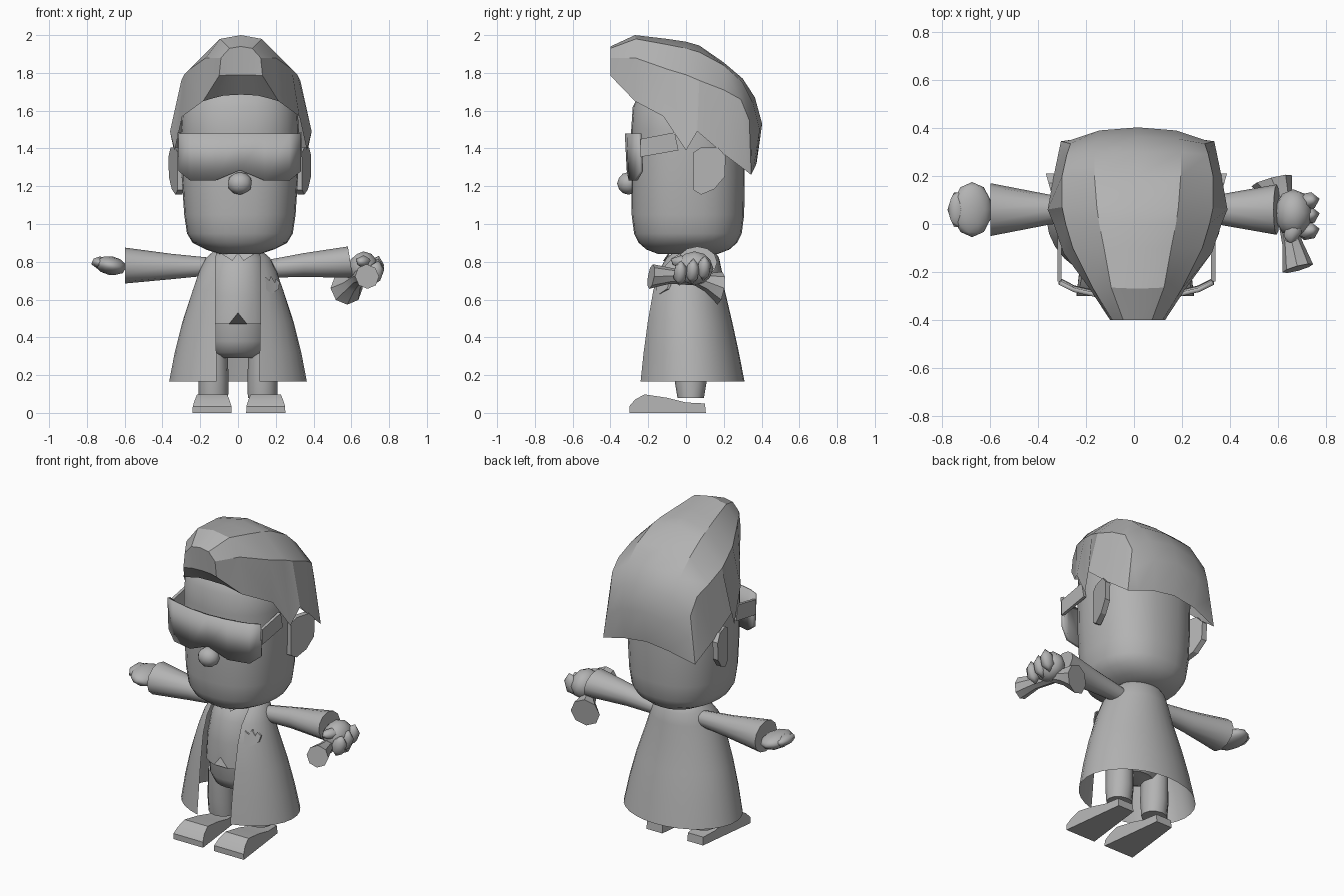
import bpy, bmesh, math
from mathutils import Vector, Matrix

if "Cube" in bpy.data.objects:
    bpy.data.objects.remove(bpy.data.objects["Cube"])

grey = bpy.data.materials.new("plain_grey")
grey.diffuse_color = (0.45, 0.45, 0.45, 1)
grey.use_nodes = True
grey.node_tree.nodes["Principled BSDF"].inputs["Base Color"].default_value = grey.diffuse_color


def make(name, verts, faces, angle=40, thick=0, loc=(0, 0, 0)):
    me = bpy.data.meshes.new(name)
    me.from_pydata([tuple(v) for v in verts], [], faces)
    bm = bmesh.new()
    bm.from_mesh(me)
    bmesh.ops.remove_doubles(bm, verts=bm.verts, dist=0.0005)
    bmesh.ops.recalc_face_normals(bm, faces=bm.faces)
    bm.to_mesh(me)
    bm.free()
    me.materials.append(grey)
    ob = bpy.data.objects.new(name, me)
    bpy.context.collection.objects.link(ob)
    ob.location = loc
    if thick:
        mod = ob.modifiers.new("thickness", 'SOLIDIFY')
        mod.thickness = thick
        mod.offset = 0
    if angle:
        bpy.ops.object.select_all(action='DESELECT')
        ob.select_set(True)
        bpy.context.view_layer.objects.active = ob
        bpy.ops.object.shade_smooth_by_angle(angle=math.radians(angle))
    return ob


def loft(name, rings, closed=True, caps=True, **kw):
    n = len(rings[0])
    verts = [v for r in rings for v in r]
    faces = []
    for i in range(len(rings) - 1):
        for j in range(n if closed else n - 1):
            k = (j + 1) % n
            faces.append((i * n + j, i * n + k, (i + 1) * n + k, (i + 1) * n + j))
    if closed and caps:
        faces.append(tuple(range(n)))
        faces.append(tuple(range(len(verts) - n, len(verts))))
    return make(name, verts, faces, **kw)


def oval(z, rx, front, back, n=24, p=2.0, x0=0.0):
    """Horizontal ring, first point at the front."""
    yc, ry = (front + back) / 2, (back - front) / 2
    out = []
    for i in range(n):
        t = 2 * math.pi * i / n
        s, c = math.sin(t), math.cos(t)
        out.append((x0 + rx * math.copysign(abs(s) ** (2 / p), s),
                    yc - ry * math.copysign(abs(c) ** (2 / p), c), z))
    return out


def prism(name, pts, place, thick, **kw):
    """Flat outline given thickness; place maps (u, v, depth) to a point."""
    return loft(name, [[place(u, v, d) for u, v in pts] for d in (0, thick)], angle=25, **kw)


def blob(name, loc, size, rot=(0, 0, 0), sub=2):
    bpy.ops.mesh.primitive_ico_sphere_add(subdivisions=sub, radius=1, location=loc, rotation=rot)
    ob = bpy.context.object
    ob.name = name
    ob.scale = size
    ob.data.materials.append(grey)
    bpy.ops.object.shade_smooth_by_angle(angle=math.radians(50))
    return ob


# head: rounded barrel
head_rows = [(.842, .11, .16), (.865, .18, .22), (.9, .25, .26), (.95, .28, .285), (1.05, .295, .298),
             (1.25, .308, .3), (1.5, .312, .3), (1.62, .305, .292), (1.72, .25, .24), (1.78, .12, .12)]
loft("head", [oval(z, rx, .01 - ry, .01 + ry, 28, 2.35, .01) for z, rx, ry in head_rows])

# nose
blob("nose", (.01, -.305, 1.215), (.066, .06, .06))

# hair: half arches from front underside to nape, mirrored
hair_half = [
    [(0, -.285, 1.685), (.09, -.28, 1.68), (.15, -.275, 1.665), (.2, -.27, 1.65)],
    [(0, -.385, 1.79), (.06, -.39, 1.79), (.1, -.395, 1.785), (.115, -.4, 1.785)],
    [(0, -.4, 1.94), (.06, -.4, 1.93), (.105, -.4, 1.88), (.115, -.4, 1.785)],
    [(0, -.27, 2.0), (.11, -.265, 1.98), (.185, -.27, 1.88), (.2, -.27, 1.65)],
    [(0, -.1, 1.98), (.14, -.1, 1.95), (.27, -.1, 1.82), (.31, -.12, 1.57)],
    [(0, 0, 1.965), (.16, 0, 1.93), (.3, 0, 1.79), (.35, 0, 1.39)],
    [(0, .07, 1.945), (.17, .07, 1.91), (.315, .07, 1.76), (.375, .06, 1.49)],
    [(0, .2, 1.855), (.18, .2, 1.84), (.315, .2, 1.71), (.35, .2, 1.37)],
    [(0, .3, 1.77), (.18, .3, 1.75), (.295, .29, 1.66), (.325, .32, 1.28)],
    [(0, .365, 1.67), (.17, .355, 1.64), (.28, .335, 1.55), (.32, .345, 1.26)],
    [(0, .403, 1.53), (.16, .39, 1.5), (.28, .35, 1.42), (.32, .345, 1.26)],
    [(0, .375, 1.33), (.15, .37, 1.31), (.25, .355, 1.28), (.32, .345, 1.26)],
]
loft("hair", [[(-x, y, z) for x, y, z in reversed(r[1:])] + r for r in hair_half],
     closed=False, angle=30, loc=(.015, 0, 0))

# wraparound glasses with a nose notch
lens = [(-.32, -.235, 1.28), (-.26, -.265, 1.23), (-.13, -.295, 1.23), (0, -.305, 1.285)]
lens += [(-x, y, z) for x, y, z in reversed(lens[:-1])]
loft("glasses_lens", [[(x, y, z) for x, y, z in lens], [(x, y - .01, 1.48) for x, y, z in lens]],
     closed=False, thick=.018, loc=(.01, 0, 0))

temple = [(-.24, 1.45), (-.06, 1.485), (-.04, 1.39), (-.24, 1.355)]
ear = [(.04, 1.38), (.08, 1.405), (.17, 1.405), (.21, 1.36), (.205, 1.25), (.15, 1.185), (.08, 1.155), (.04, 1.18)]
trouser = [(.08, .078, .07), (.17, .08, .085), (.36, .075, .09)]
shoe = [(-.3, 0), (-.3, .035), (-.27, .07), (-.22, .098), (-.1, .08), (0, .055), (.1, .05), (.105, 0)]

for side, s in (("left", -1), ("right", 1)):
    # glasses arms and ears
    prism(side + "_glasses_arm", temple, lambda u, v, d: (.01 + s * (.312 + d), u, v), .018)
    prism(side + "_ear", ear, lambda u, v, d: (.01 + s * (.295 + d + (u - .04) * .28), u, v), .035)
    # trouser leg
    loft(side + "_leg", [oval(z, rx, .025 - ry, .025 + ry, 12, x0=s * .13) for z, rx, ry in trouser])

    # wedge shoe: wide high toe, narrow heel, sloped sides
    def shoe_side(e):
        return [(.005 + s * .142 + e * ((.055 + .12 * (.105 - y)) * (1 - 2.2 * max(0, z - .03))), y, z)
                for y, z in shoe]
    loft(side + "_shoe", [shoe_side(-1), shoe_side(1)], angle=30)
    # shirt collar points
    prism(side + "_collar", [(.0, .845), (.03, .805), (.1, .85), (.09, .87)],
          lambda u, v, d: (s * u, -.125 + d + (v - .8) * .7, v), .01)

# sleeves flaring toward the cuff
for name, s, rows in (("left_sleeve", -1, [(.13, .775, .045, .045), (.35, .775, .062, .067), (.598, .78, .11, .095)]),
                      ("right_sleeve", 1, [(.13, .76, .045, .045), (.35, .783, .062, .063), (.595, .798, .105, .083)])):
    loft(name, [[(s * (x - (.16 * rz * math.sin(t) if s > 0 and x > .5 else 0)),
                  .06 + ry * math.cos(t), zc + rz * math.sin(t))
                 for t in [math.tau * k / 12 for k in range(12)]] for x, zc, ry, rz in rows])

# open coat: rings with a gap at the front
coat_rows = [(.165, .365, -.255, .31, .115), (.32, .335, -.24, .28, .115), (.48, .295, -.222, .245, .118),
             (.65, .24, -.2, .205, .12), (.75, .205, -.17, .19, .12), (.82, .17, -.115, .175, .12),
             (.86, .125, -.05, .15, .105), (.88, .09, -.01, .12, .085)]
coat = []
for z, rx, f, b, gap in coat_rows:
    a0 = math.asin(gap / rx)
    ts = [a0 + (math.tau - 2 * a0) * k / 28 for k in range(29)]
    coat.append([(rx * math.sin(t), (f + b) / 2 - (b - f) / 2 * math.cos(t), z) for t in ts])
loft("coat", coat, closed=False, angle=50)

# shirt with a notched hem
shirt = [oval(z, rx, f, b) for z, rx, f, b in
         [(.47, .185, -.175, .17), (.62, .175, -.17, .165), (.75, .155, -.145, .15), (.82, .135, -.105, .14),
          (.87, .09, -.04, .12)]]
shirt[0][0] = (0, -.174, .53)
loft("shirt", shirt)

# trouser seat
loft("trouser_seat", [oval(z, rx, f, b) for z, rx, f, b in
                      [(.29, .1, -.06, .1), (.32, .14, -.12, .13), (.38, .165, -.15, .155), (.55, .17, -.16, .155)]])

# breast pocket with a folded handkerchief
pocket = [(.145, .72), (.15, .65), (.18, .63), (.215, .655), (.22, .69), (.2, .71), (.195, .69), (.175, .725), (.165, .7)]
prism("breast_pocket", pocket, lambda u, v, d: (u, -.163 + (u - .14) * .85 - (v - .63) * -.35 - d, v), .012)

# open hand: palm, fingers and thumb
blob("left_palm", (-.675, .06, .78), (.085, .115, .05), (0, .2, 0))
blob("left_fingers", (-.735, .06, .795), (.045, .085, .035), (0, .2, 0), 1)

# gripping hand: fist with finger lumps and thumb
blob("right_fist", (.665, .045, .765), (.08, .1, .09))
for i, (y, z) in enumerate(((-.03, .74), (.035, .75), (.095, .765))):
    blob("right_finger_%d" % (i + 1), (.725, y, z), (.048, .04, .07), (0, .3, .2), 1)
blob("right_thumb", (.665, -.025, .8), (.04, .065, .035), (0, 0, -.4), 1)

# flared tube held in the fist
path = [((.683, -.185, .722), .066), ((.66, -.08, .725), .042), ((.635, .05, .715), .04),
        ((.61, .11, .69), .05), ((.575, .18, .66), .088)]
axis = Vector((-.1, .37, -.06)).to_track_quat('Z', 'Y')
loft("held_tube", [[Vector(c) + axis @ Vector((r * math.cos(t), r * math.sin(t), 0))
                    for t in [math.tau * k / 8 for k in range(8)]] for c, r in path], angle=30)
